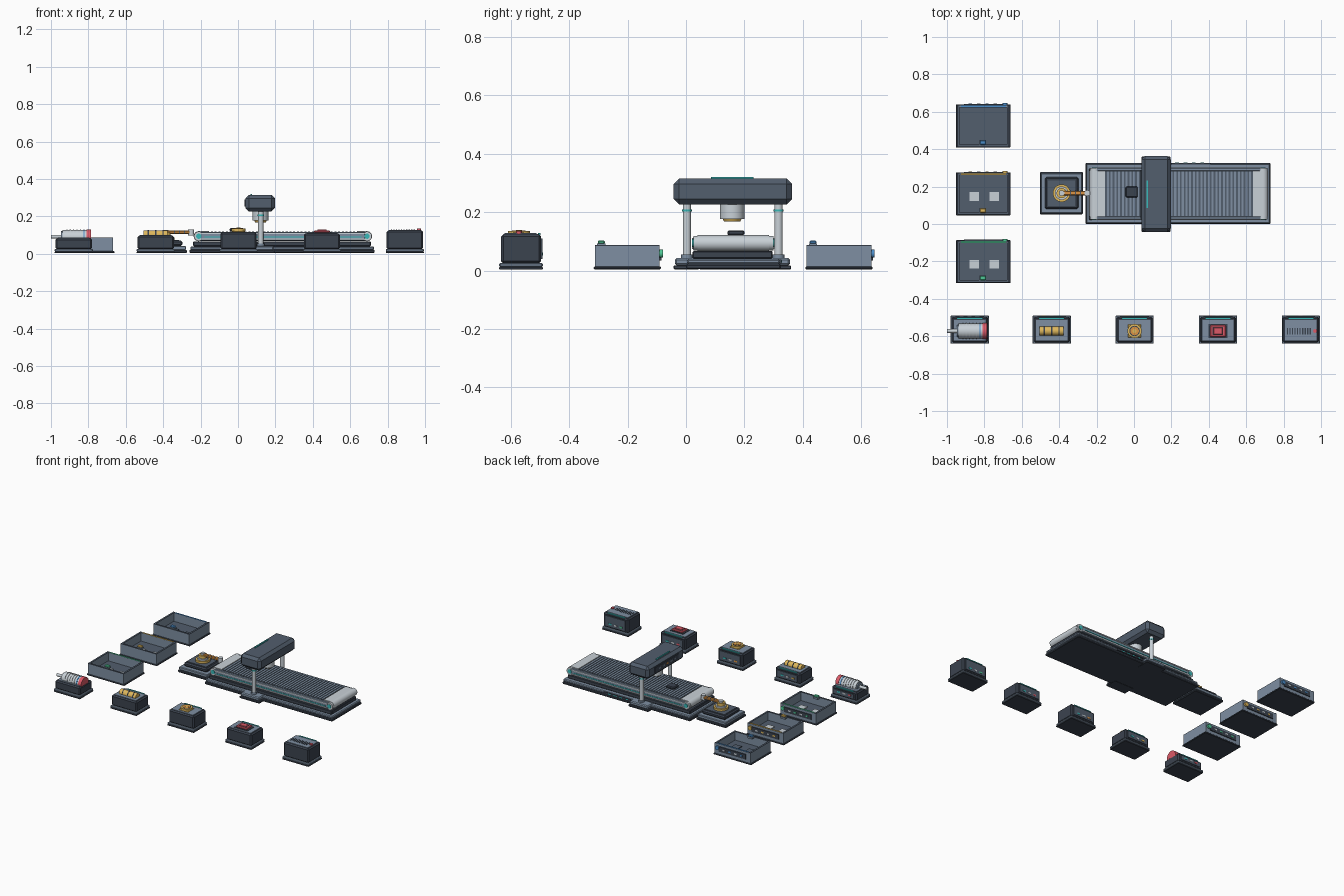
import bpy, bmesh, math
from mathutils import Matrix, Vector

if "Cube" in bpy.data.objects:
    bpy.data.objects.remove(bpy.data.objects["Cube"])


def lin(h):
    c = [int(h[i:i + 2], 16) / 255 for i in (0, 2, 4)]
    return [v / 12.92 if v < 0.04 else ((v + 0.055) / 1.055) ** 2.4 for v in c] + [1]


MATS = {}
for n, h in dict(charcoal="3b434f", dark_slate="525e6d", slate="7e8fa2", light_grey="c9d1d7",
                 teal="38b8b8", orange="dc9444", red="dc5a68", blue="4a8cc8",
                 gold="deb75c", green="50c896").items():
    MATS[n] = bpy.data.materials.new(n)
    MATS[n].diffuse_color = lin(h)


def finish(name, bm, *mats, smooth=False):
    me = bpy.data.meshes.new(name)
    bm.to_mesh(me)
    bm.free()
    for m in mats:
        me.materials.append(MATS[m])
    ob = bpy.data.objects.new(name, me)
    bpy.context.collection.objects.link(ob)
    if smooth:
        bpy.context.view_layer.objects.active = ob
        ob.select_set(True)
        bpy.ops.object.shade_smooth_by_angle(angle=math.radians(35))
        ob.select_set(False)
    return ob


def add_box(bm, x0, x1, y0, y1, z0, z1):
    c = Vector(((x0 + x1) / 2, (y0 + y1) / 2, (z0 + z1) / 2))
    m = Matrix.Translation(c) @ Matrix.Diagonal((x1 - x0, y1 - y0, z1 - z0, 1))
    return bmesh.ops.create_cube(bm, size=1, matrix=m)


def box(name, mat, x0, x1, y0, y1, z0, z1, bevel=0.0, segments=1):
    bm = bmesh.new()
    add_box(bm, x0, x1, y0, y1, z0, z1)
    if bevel:
        bmesh.ops.bevel(bm, geom=bm.edges[:], offset=bevel, segments=segments, profile=0.5, affect='EDGES')
    return finish(name, bm, mat)


def cyl(name, mat, c, r, length, axis='z', r2=None, sides=32):
    rot = {'z': Matrix(), 'x': Matrix.Rotation(math.pi / 2, 4, 'Y'),
           'y': Matrix.Rotation(-math.pi / 2, 4, 'X')}[axis]
    bm = bmesh.new()
    bmesh.ops.create_cone(bm, cap_ends=True, segments=sides, radius1=r, radius2=r if r2 is None else r2,
                          depth=length, matrix=Matrix.Translation(c) @ rot)
    return finish(name, bm, mat, smooth=True)


# Conveyor base and stepped plinth
box("conveyor_foot", "charcoal", -0.26, 0.73, 0.0, 0.325, 0.005, 0.022, 0.004)
box("conveyor_plinth", "slate", -0.255, 0.728, 0.003, 0.322, 0.022, 0.04, 0.005)
box("conveyor_chassis", "charcoal", -0.24, 0.71, 0.022, 0.297, 0.04, 0.067, 0.004)
box("belt_core", "dark_slate", -0.2, 0.68, 0.04, 0.283, 0.068, 0.116)

# Belt slats
bm = bmesh.new()
for i in range(39):
    x = -0.145 + i * 0.02
    add_box(bm, x, x + 0.011, 0.042, 0.281, 0.116, 0.12)
finish("belt_slats", bm, "slate")

# End rollers, caps and side rails
for x in (-0.21, 0.69):
    cyl("end_roller", "light_grey", (x, 0.162, 0.094), 0.027, 0.246, 'y')
    s = 1 if x > 0 else -1
    box("roller_cover", "light_grey", min(x, x - s * 0.055), max(x, x - s * 0.055), 0.04, 0.284, 0.112, 0.121)
    for y in (0.032, 0.292):
        cyl("roller_cap", "light_grey", (x, y, 0.094), 0.025, 0.014, 'y')
        cyl("roller_hub", "teal", (x, y, 0.094), 0.014, 0.022, 'y')
for y in (0.024, 0.284):
    box("side_rail", "slate", -0.2, 0.68, y, y + 0.016, 0.07, 0.116, 0.003)
for y in (0.021, 0.3):
    box("rail_light", "teal", -0.18, 0.66, y, y + 0.003, 0.087, 0.092)
    for z in (0.074, 0.105):
        box("rail_trim", "light_grey", -0.2, 0.68, y, y + 0.003, z, z + 0.007)
box("rear_label", "charcoal", 0.2, 0.41, 0.319, 0.327, 0.024, 0.038)
for i in range(4):
    box("rear_marks", "teal", 0.22 + i * 0.045, 0.24 + i * 0.045, 0.326, 0.328, 0.028, 0.034)

# Workpiece on the belt
box("workpiece", "charcoal", -0.045, 0.02, 0.142, 0.2, 0.12, 0.138, 0.005)

# Gantry with two posts and a scanning head
for y in (0.003, 0.317):
    box("gantry_foot", "charcoal", 0.04, 0.195, y - 0.045, y + 0.043, 0.004, 0.018, 0.003)
    box("gantry_foot_top", "slate", 0.045, 0.19, y - 0.041, y + 0.039, 0.018, 0.043, 0.006)
    cyl("gantry_post", "light_grey", (0.122, y, 0.135), 0.014, 0.2)
    cyl("post_collar", "teal", (0.122, y, 0.206), 0.017, 0.007)
    cyl("post_socket", "slate", (0.122, y, 0.048), 0.02, 0.014)
box("gantry_beam", "dark_slate", 0.04, 0.197, -0.042, 0.363, 0.227, 0.315, 0.018)
box("beam_light", "teal", 0.066, 0.075, 0.085, 0.232, 0.314, 0.32)
box("beam_rear_panel", "charcoal", 0.036, 0.041, 0.03, 0.29, 0.252, 0.29)
for i in range(5):
    box("beam_mark", "orange" if i == 2 else "slate", 0.034, 0.037, 0.06 + i * 0.042, 0.08 + i * 0.042, 0.266, 0.276)
cyl("scan_head", "light_grey", (0.12, 0.158, 0.202), 0.042, 0.05)
cyl("scan_neck", "gold", (0.12, 0.158, 0.173), 0.028, 0.01, r2=0.033)

# Robot arm station
ax, ay = -0.387, 0.165
box("arm_foot", "charcoal", -0.503, -0.273, 0.052, 0.277, 0.004, 0.02, 0.004)
box("arm_plinth", "slate", -0.498, -0.278, 0.057, 0.272, 0.02, 0.042, 0.004)
box("arm_base", "charcoal", -0.477, -0.297, 0.08, 0.25, 0.042, 0.07, 0.008)
box("arm_deck", "dark_slate", -0.46, -0.315, 0.097, 0.233, 0.069, 0.073)
cyl("arm_turntable", "gold", (ax, ay, 0.08), 0.047, 0.014)
cyl("arm_collar", "light_grey", (ax, ay, 0.092), 0.036, 0.012)
cyl("arm_column", "gold", (ax, ay, 0.107), 0.027, 0.02)
cyl("arm_pivot", "light_grey", (ax, ay, 0.122), 0.015, 0.012)
box("arm_link", "orange", ax, -0.255, ay - 0.012, ay + 0.012, 0.107, 0.124, 0.004)
for i in range(3):
    box("arm_band", "dark_slate", -0.342 + i * 0.027, -0.338 + i * 0.027, ay - 0.013, ay + 0.013, 0.106, 0.125)
cyl("arm_gripper", "light_grey", (-0.25, ay, 0.115), 0.016, 0.032)


# Open sorting bins
def bin_tray(y0, accent, pad):
    y1 = y0 + 0.222
    box("bin_foot", "charcoal", -0.952, -0.66, y0 - 0.004, y1 + 0.004, 0.004, 0.014, 0.003)
    bm = bmesh.new()
    add_box(bm, -0.945, -0.667, y0, y1, 0.014, 0.085)
    top = max(bm.faces, key=lambda f: f.calc_center_median().z)
    bmesh.ops.inset_region(bm, faces=[top], thickness=0.016)
    down = bmesh.ops.extrude_discrete_faces(bm, faces=[top])['faces'][0]
    bmesh.ops.translate(bm, vec=(0, 0, -0.058), verts=down.verts)
    top_z = 0.05
    for f in bm.faces:
        c = f.calc_center_median()
        f.material_index = 1 if f.normal.z > 0.5 and c.z < top_z else 0
    finish("bin_tray", bm, "slate", "dark_slate")
    box("bin_rim", "dark_slate", -0.945, -0.933, y0, y1, 0.084, 0.087)
    box("bin_rim", "dark_slate", -0.679, -0.667, y0, y1, 0.084, 0.087)
    box("bin_rim", "dark_slate", -0.933, -0.679, y0, y0 + 0.012, 0.084, 0.087)
    for x in (-0.855, -0.748):
        box("bin_pad", pad, x - 0.025, x + 0.025, y0 + 0.073, y0 + 0.12, 0.027, 0.033)
    box("bin_edge_light", accent, -0.925, -0.685, y1 - 0.011, y1 - 0.002, 0.084, 0.088)
    box("bin_label", "charcoal", -0.91, -0.7, y1, y1 + 0.006, 0.035, 0.07)
    for i in range(4):
        box("bin_label_mark", "light_grey" if i % 2 else accent, -0.885 + i * 0.045, -0.867 + i * 0.045,
            y1 + 0.005, y1 + 0.008, 0.048, 0.058)
    cyl("bin_badge", accent, (-0.69, y1 + 0.005, 0.058), 0.014, 0.012, 'y')
    box("bin_beacon_base", "slate", -0.825, -0.79, y0 + 0.008, y0 + 0.036, 0.08, 0.092)
    box("bin_beacon", accent, -0.824, -0.79, y0 + 0.01, y0 + 0.034, 0.091, 0.103, 0.004)


bin_tray(-0.312, "green", "light_grey")
bin_tray(0.05, "gold", "light_grey")
bin_tray(0.413, "blue", "dark_slate")


# Display pedestals for the separate parts
def pedestal(x, top, accent):
    a, b = x - 0.102, x + 0.102
    box("pedestal_foot", "charcoal", a, b, -0.64, -0.49, 0.004, 0.012, 0.002)
    box("pedestal_step", "slate", a, b, -0.64, -0.49, 0.012, 0.026, 0.004)
    box("pedestal_body", "charcoal", a + 0.005, b - 0.005, -0.633, -0.496, 0.024, top, 0.008)
    box("pedestal_top", "slate", a + 0.018, b - 0.018, -0.622, -0.512, top - 0.002, top + 0.003)
    box("pedestal_light", "teal", a + 0.035, b - 0.035, -0.507, -0.499, top - 0.003, top + 0.003)
    box("pedestal_label", "dark_slate", a + 0.025, b - 0.025, -0.497, -0.491, 0.04, top - 0.015)
    for i in range(3):
        box("pedestal_mark", (accent, "light_grey", "teal")[i], x - 0.055 + i * 0.042, x - 0.033 + i * 0.042,
            -0.492, -0.489, 0.052, 0.062)


for px, pt, acc in ((-0.878, 0.083, "red"), (-0.44, 0.098, "gold"), (0.003, 0.115, "orange"),
                    (0.449, 0.108, "red"), (0.892, 0.125, "green")):
    pedestal(px, pt, acc)

# Motor with cooling ribs
my = -0.572
cyl("motor_body", "light_grey", (-0.872, my, 0.088), 0.039, 0.135, 'x')
for i in range(5):
    cyl("motor_rib", "light_grey", (-0.915 + i * 0.018, my, 0.088), 0.042, 0.006, 'x')
cyl("motor_shaft", "light_grey", (-0.965, my, 0.092), 0.01, 0.07, 'x')
cyl("motor_front", "slate", (-0.94, my, 0.088), 0.033, 0.014, 'x')
cyl("motor_band", "blue", (-0.823, my, 0.088), 0.0415, 0.007, 'x')
cyl("motor_end_cap", "red", (-0.797, my, 0.088), 0.042, 0.024, 'x')

# Battery cell
cyl("cell", "gold", (-0.441, my, 0.102), 0.024, 0.128, 'x')
for x in (-0.48, -0.44, -0.4):
    cyl("cell_band", "charcoal", (x, my, 0.102), 0.025, 0.006, 'x')

# Bearing on a square plate with corner lugs
box("bearing_plate", "gold", -0.032, 0.038, -0.607, -0.537, 0.117, 0.123, 0.002)
cyl("bearing_ring", "gold", (0.003, my, 0.128), 0.038, 0.014)
cyl("bearing_groove", "charcoal", (0.003, my, 0.1345), 0.028, 0.003)
cyl("bearing_core", "orange", (0.003, my, 0.135), 0.023, 0.005)
cyl("bearing_hub", "gold", (0.003, my, 0.137), 0.011, 0.005)

# Red switch block
box("switch_base", "charcoal", 0.398, 0.5, -0.61, -0.535, 0.11, 0.114)
box("switch_block", "red", 0.407, 0.491, -0.604, -0.541, 0.113, 0.125, 0.004)
box("switch_groove", "charcoal", 0.421, 0.477, -0.594, -0.551, 0.124, 0.126)
box("switch_cap", "red", 0.425, 0.473, -0.591, -0.554, 0.124, 0.13, 0.002)

# Vent slots and indicator
for i in range(10):
    x = 0.818 + i * 0.0135
    box("vent_slot", "charcoal", x, x + 0.006, -0.592, -0.556, 0.127, 0.13)
cyl("indicator", "red", (0.968, my, 0.129), 0.01, 0.012)

for m in bpy.data.materials:
    if m.users and not m.is_grease_pencil:
        m.use_nodes = True
        m.node_tree.nodes["Principled BSDF"].inputs["Base Color"].default_value = m.diffuse_color
